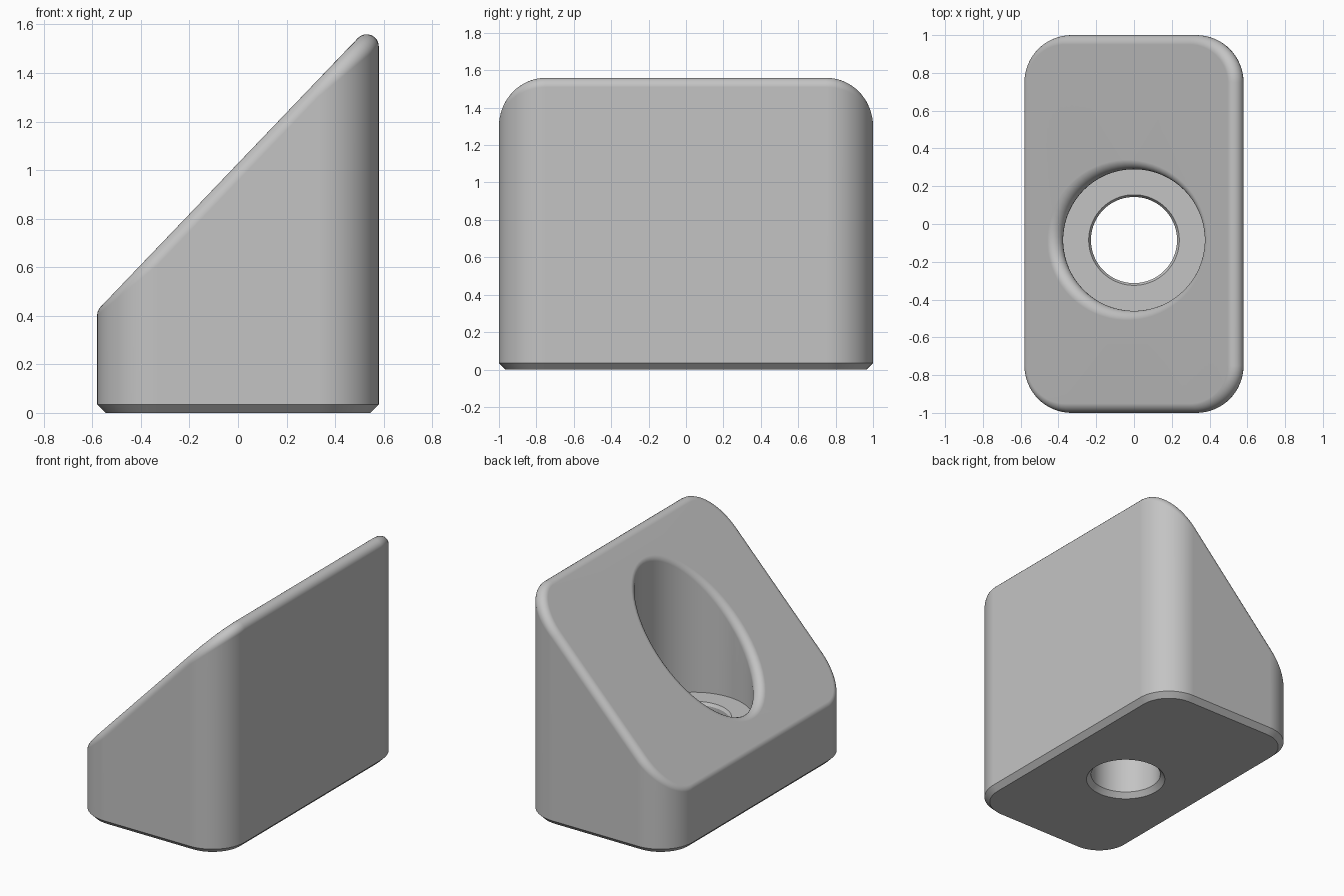
import bpy, bmesh, math
from mathutils import Vector

cube = bpy.data.objects.get("Cube")
if cube:
    bpy.data.objects.remove(cube)

HALF_X, HALF_Y, CORNER = 0.58, 1.0, 0.25
HOLE = Vector((0, -0.085, 0))
BORE, SEAT_Z, DRILL = 0.375, 0.43, 0.228
CHAMFER, FILLET = 0.035, 0.05
SLOPE, SLOPE_Z = 1.045, 1.028
STEPS, FILLET_STEPS = 16, 8
up = Vector((-SLOPE, 0, 1)).normalized()   # normal of the sloping face


def outline(inset=0.0):
    """Rounded rectangle as (point, outward normal) pairs."""
    pairs = []
    for q, (sx, sy) in enumerate([(1, 1), (-1, 1), (-1, -1), (1, -1)]):
        centre = Vector((sx * (HALF_X - CORNER), sy * (HALF_Y - CORNER), 0))
        for i in range(STEPS + 1):
            a = (q + i / STEPS) * math.pi / 2
            n = Vector((math.cos(a), math.sin(a), 0))
            pairs.append((centre + n * (CORNER - inset), n))
    return pairs


def circle(radius):
    """Hole wall as (point, normal towards the axis) pairs."""
    count = 4 * (STEPS + 1)
    pairs = []
    for i in range(count):
        a = (i + 0.5) / count * math.tau
        n = Vector((math.cos(a), math.sin(a), 0))
        pairs.append((HOLE + n * radius, -n))
    return pairs


def level(pairs, z):
    return [p + Vector((0, 0, z)) for p, n in pairs]


def fillet(pairs):
    """Constant-radius rounding between a vertical wall and the slope."""
    rings = []
    for k in range(FILLET_STEPS + 1):
        ring = []
        for p, n in pairs:
            c = p - n * FILLET
            c.z = SLOPE_Z + SLOPE * c.x - FILLET / up.z
            ring.append(c + n.slerp(up, k / FILLET_STEPS) * FILLET)
        rings.append(ring)
    return rings


# Closed loop of rings: outer wall, slope, counterbore, drilled hole, base
rings = [level(outline(CHAMFER), 0), level(outline(), CHAMFER)]
rings += fillet(outline())
rings += reversed(fillet(circle(BORE)))
rings += [
    level(circle(BORE), SEAT_Z),
    level(circle(DRILL + 0.012), SEAT_Z),
    level(circle(DRILL), SEAT_Z - 0.02),
    level(circle(DRILL), CHAMFER),
    level(circle(DRILL + 0.03), 0),
]

bm = bmesh.new()
loops = [[bm.verts.new(p) for p in ring] for ring in rings]
for r, a in enumerate(loops):
    b = loops[(r + 1) % len(loops)]
    for i in range(len(a)):
        j = (i + 1) % len(a)
        bm.faces.new((a[i], a[j], b[j], b[i]))
bmesh.ops.recalc_face_normals(bm, faces=bm.faces)
mesh = bpy.data.meshes.new("wedge_block")
bm.to_mesh(mesh)
bm.free()

block = bpy.data.objects.new("wedge_block", mesh)
bpy.context.collection.objects.link(block)

# Plain grey
grey = bpy.data.materials.new("light_grey")
grey.use_nodes = True
colour = (0.55, 0.55, 0.55, 1)
grey.diffuse_color = colour
grey.node_tree.nodes["Principled BSDF"].inputs["Base Color"].default_value = colour
mesh.materials.append(grey)

# Smooth rounded walls, crisp chamfers
bpy.ops.object.select_all(action='DESELECT')
block.select_set(True)
bpy.context.view_layer.objects.active = block
bpy.ops.object.shade_smooth_by_angle(angle=math.radians(30))
weighted = block.modifiers.new("weighted_normals", 'WEIGHTED_NORMAL')
weighted.keep_sharp = True
